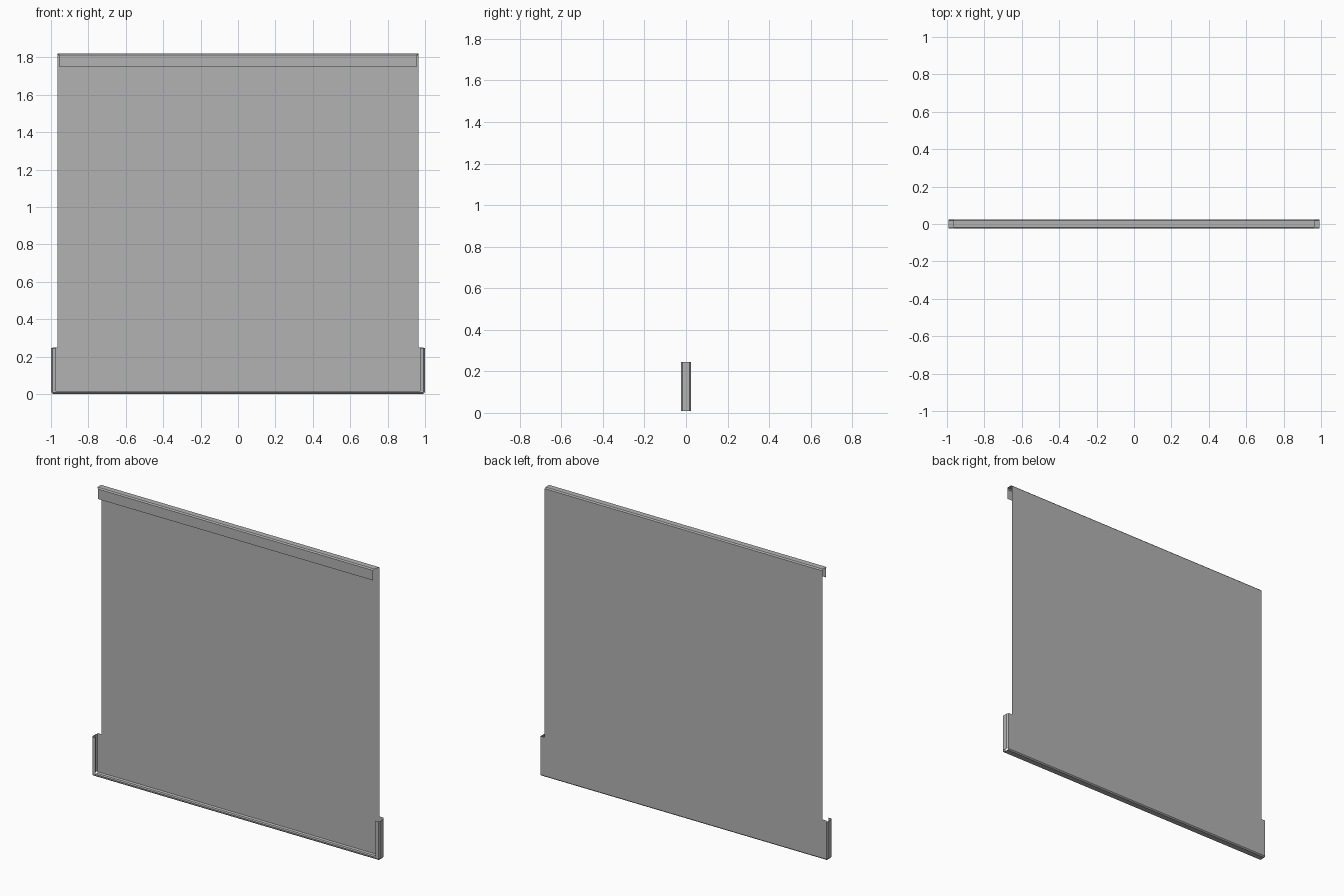
import bpy

cube = bpy.data.objects.get("Cube")
if cube:
    bpy.data.objects.remove(cube, do_unlink=True)

steel = bpy.data.materials.new("plain_grey_steel")
steel.use_nodes = True
GREY = (0.45, 0.45, 0.45, 1)
steel.diffuse_color = GREY
steel.node_tree.nodes["Principled BSDF"].inputs["Base Color"].default_value = GREY


def add_strip(name, rows):
    """Sheet metal: join successive pairs of points with flat faces."""
    verts = [p for row in rows for p in row]
    faces = [(2 * i, 2 * i + 1, 2 * i + 3, 2 * i + 2) for i in range(len(rows) - 1)]
    mesh = bpy.data.meshes.new(name)
    mesh.from_pydata(verts, [], faces)
    mesh.materials.append(steel)
    obj = bpy.data.objects.new(name, mesh)
    bpy.context.collection.objects.link(obj)
    return obj


def across(profile):
    """Mirror (half width, y, z) stations to both ends."""
    return [((w, y, z), (-w, y, z)) for w, y, z in profile]


BACK, FRONT, BEND = 0.025, -0.025, 0.007
TOP, STEP = 1.82, 0.25

# Main sheet, folded forward and down at the top
add_strip("back_sheet_and_top_fold", across([
    (0.965, BACK, STEP),
    (0.965, BACK, TOP - BEND),
    (0.965, BACK - BEND, TOP),
    (0.965, FRONT + BEND, TOP),
    (0.957, FRONT, TOP - BEND),
    (0.957, FRONT, 1.75),
]))

# Wider lower sheet, folded forward and up at the bottom
add_strip("lower_sheet_and_bottom_fold", across([
    (0.993, FRONT, 0.016),
    (0.993, FRONT, BEND),
    (0.993, FRONT + BEND, 0),
    (0.993, BACK - BEND, 0),
    (0.993, BACK, BEND),
    (0.993, BACK, STEP),
]))

# Short side flanges with inward return lips
for side, s in (("left", 1), ("right", -1)):
    outline = [(0.993, BACK), (1, BACK - BEND), (1, FRONT + BEND),
               (0.993, FRONT), (0.973, FRONT)]
    rows = [((s * x, y, 0.008), (s * x, y, 0.245)) for x, y in outline]
    add_strip(side + "_side_flange", rows[::s])

# Flat joint strips on the front of the sheet
for name, x in (("right", -0.49), ("middle", 0), ("left", 0.49)):
    y = BACK - 0.002
    add_strip(name + "_joint_strip", [
        ((x + 0.006, y, z), (x - 0.006, y, z)) for z in (1.748, 0.012)])
